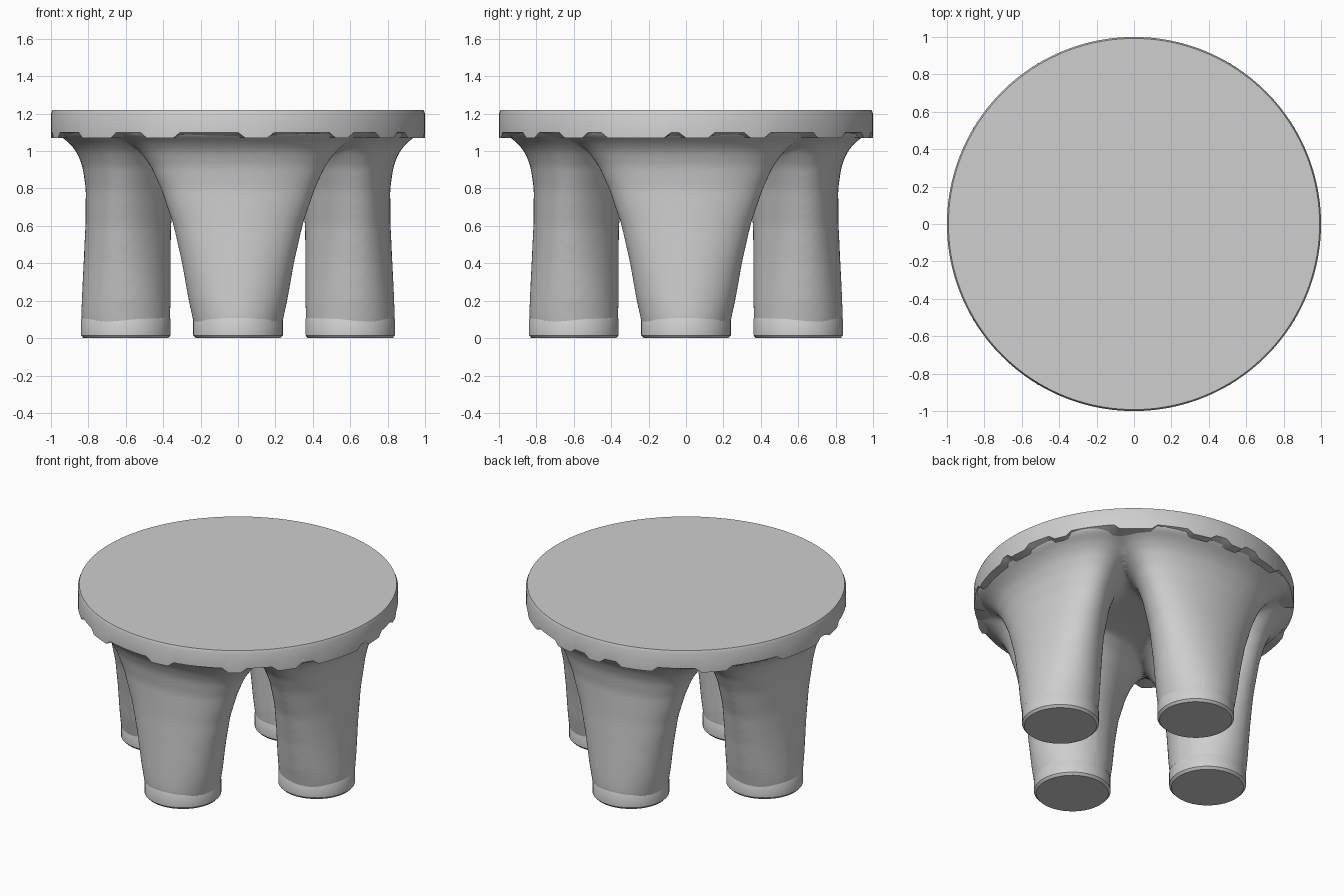
import bpy, bmesh, math, random

cube = bpy.data.objects.get("Cube")
if cube:
    bpy.data.objects.remove(cube, do_unlink=True)
random.seed(4)

grey = bpy.data.materials.new("light_grey")
grey.use_nodes = True
color = (0.62, 0.62, 0.62, 1)
grey.diffuse_color = color
grey.node_tree.nodes["Principled BSDF"].inputs["Base Color"].default_value = color


def loft(bm, rings):
    """Skin a list of equally long closed rings of points and cap the ends."""
    loops = [[bm.verts.new(p) for p in ring] for ring in rings]
    n = len(loops[0])
    for low, high in zip(loops, loops[1:]):
        for i in range(n):
            j = (i + 1) % n
            bm.faces.new((low[i], low[j], high[j], high[i]))
    bm.faces.new(loops[0][::-1])
    bm.faces.new(loops[-1])


def finish(name, bm, angle=35):
    bmesh.ops.recalc_face_normals(bm, faces=bm.faces)
    mesh = bpy.data.meshes.new(name)
    bm.to_mesh(mesh)
    bm.free()
    mesh.materials.append(grey)
    obj = bpy.data.objects.new(name, mesh)
    bpy.context.collection.objects.link(obj)
    bpy.ops.object.select_all(action='DESELECT')
    obj.select_set(True)
    bpy.context.view_layer.objects.active = obj
    bpy.ops.object.shade_smooth_by_angle(angle=math.radians(angle))
    return obj


def oval(radial, half_r, half_t, z, turn=0, egg=0, n=48):
    """Oval section at a distance along a turned axis, wider outward by egg."""
    c, s = math.cos(turn), math.sin(turn)
    points = []
    for i in range(n):
        a = math.tau * i / n
        u = radial + half_r * math.cos(a)
        v = half_t * math.sin(a) * (1 + egg * math.cos(a)) / (1 + egg * egg / 2)
        points.append((u * c - v * s, u * s + v * c, z))
    return points


# Flared legs: height, sideways half width, outer reach, inner reach
sections = [
    (0.05, 0.232, 0.832, 0.368), (0.12, 0.246, 0.838, 0.362),
    (0.2, 0.264, 0.836, 0.36), (0.4, 0.3, 0.826, 0.36),
    (0.6, 0.345, 0.816, 0.358), (0.8, 0.414, 0.814, 0.335),
    (0.92, 0.47, 0.832, 0.29), (1.0, 0.53, 0.865, 0.21),
    (1.05, 0.59, 0.91, 0.12), (1.09, 0.66, 0.965, 0.05),
    (1.13, 0.69, 0.975, 0.03)]
bm = bmesh.new()
for k in range(4):
    turn = k * math.pi / 2
    loft(bm, [oval((o + i) / 2, (o - i) / 2, w, z, turn, 0.28 * z)
              for z, w, o, i in sections])

# Web joining the legs under the top
web = [(0.1, 1.0), (0.3, 0.99), (0.49, 0.976), (0.65, 0.995), (0.8, 1.035),
       (0.94, 1.08), (0.94, 1.13)]
loft(bm, [oval(0, r, r, z) for r, z in web])
legs = finish("flared_legs", bm)
fuse = legs.modifiers.new("fuse", 'REMESH')
fuse.mode = 'VOXEL'
fuse.voxel_size = 0.02
fuse.use_smooth_shade = True
soften = legs.modifiers.new("soften", 'SMOOTH')
soften.factor = 0.5
soften.iterations = 6

# Feet with a small bottom chamfer
for k, side in enumerate(("left", "back", "right", "front")):
    bm = bmesh.new()
    loft(bm, [oval(0.6, r, r, z, k * math.pi / 2)
              for z, r in ((0, 0.226), (0.015, 0.24), (0.1, 0.24), (0.125, 0.225))])
    finish(side + "_foot", bm)

# Round top with an uneven notched lower edge
n = 160
drops = []
while len(drops) < n:
    for height in (1.07, 1.1):
        drops += [height] * random.randint(3, 9)
profile = [(0.3, 1.07), (0.92, 1.07), (1, None), (1, 1.2), (0.992, 1.22)]
bm = bmesh.new()
rings = []
for r, z in profile:
    ring = []
    for i in range(n):
        a = math.tau * i / n
        height = drops[i] if z is None else z
        ring.append((r * math.cos(a), r * math.sin(a), height))
    rings.append(ring)
loft(bm, rings)
finish("round_top", bm, 25)
